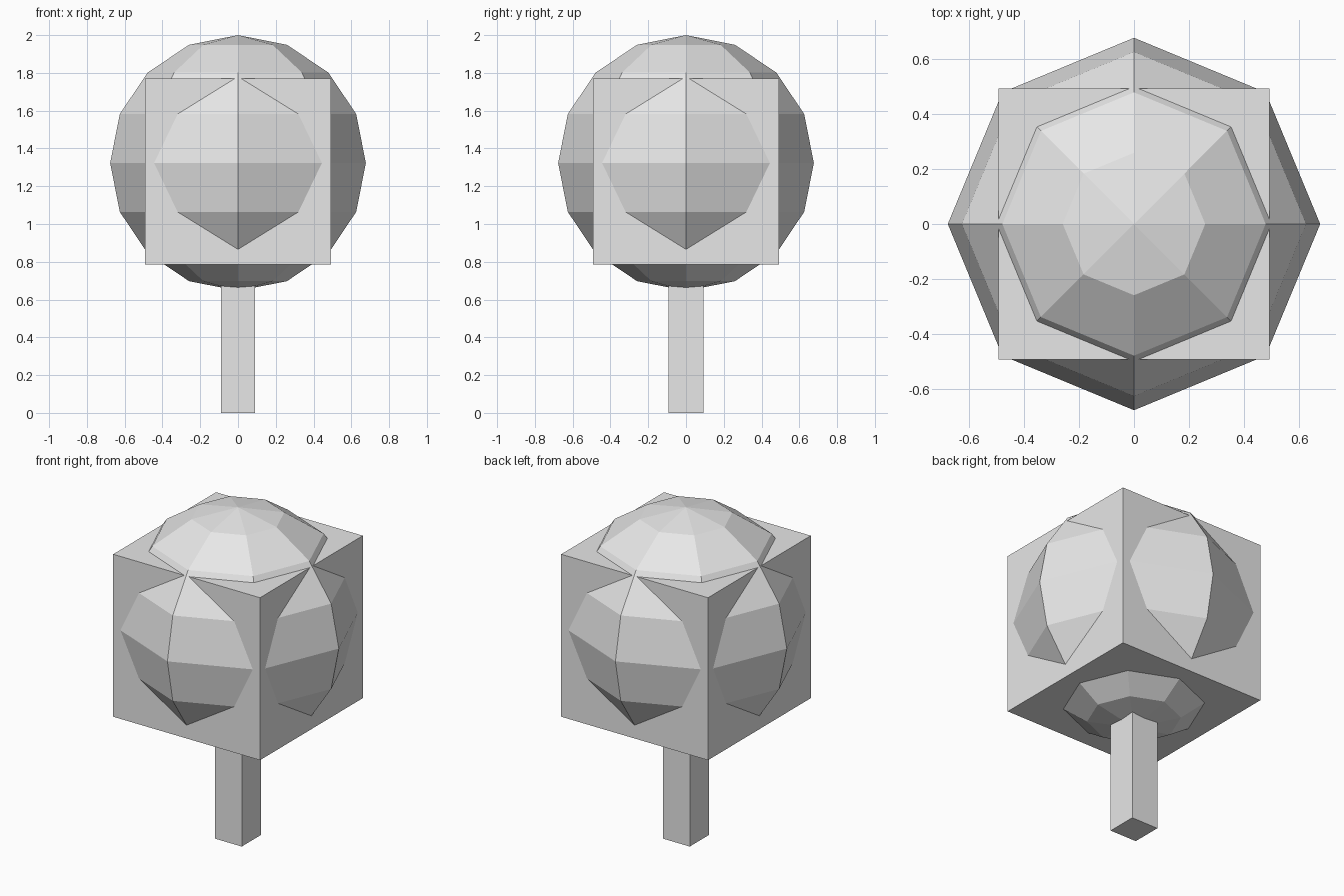
import bpy

default = bpy.data.objects.get("Cube")
if default:
    bpy.data.objects.remove(default, do_unlink=True)

# Single plain grey
GREY = (0.8, 0.8, 0.8, 1.0)
grey = bpy.data.materials.new("light_grey")
grey.use_nodes = True
grey.diffuse_color = GREY
grey.node_tree.nodes["Principled BSDF"].inputs["Base Color"].default_value = GREY


def finish(name):
    obj = bpy.context.object
    obj.name = name
    obj.data.materials.append(grey)
    bpy.ops.object.shade_flat()
    return obj


def box(name, size, base, top):
    bpy.ops.mesh.primitive_cube_add(size=1, location=(0, 0, (base + top) / 2))
    obj = finish(name)
    obj.scale = (size[0], size[1], top - base)
    return obj


# Round part of the crown: low-poly ball
bpy.ops.mesh.primitive_uv_sphere_add(segments=8, ring_count=8, radius=0.677,
                                     location=(0, 0, 1.323))
finish("crown_ball")

# Square part of the crown, crossing the ball
box("crown_block", (0.986, 0.986), 0.785, 1.771)

# Trunk, running up into the crown
box("trunk", (0.18, 0.185), 0.0, 0.9)
